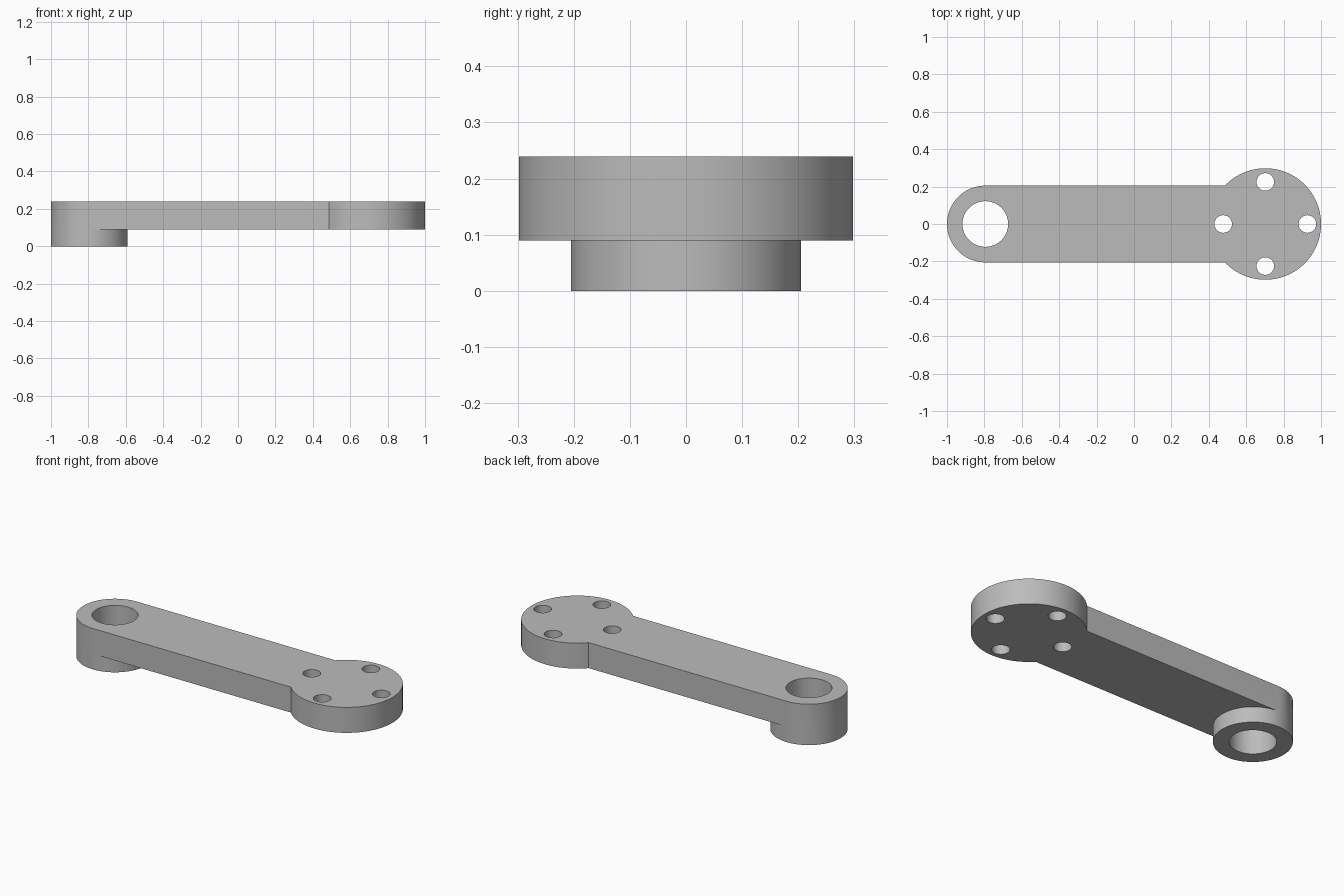
import bpy, bmesh
from math import sin, cos, pi, asin, radians

cube = bpy.data.objects.get("Cube")
if cube:
    bpy.data.objects.remove(cube, do_unlink=True)

TOP, UNDER = 0.239, 0.09            # plate top and underside
BOSS_X, BOSS_R, BORE_R = -0.795, 0.205, 0.122
PAD_X, PAD_R, BOLT_R, BOLT_RING = 0.702, 0.298, 0.047, 0.225
SEGS = 96

steel = bpy.data.materials.new("plain grey")
steel.use_nodes = True
grey = (0.5, 0.5, 0.5, 1)
steel.diffuse_color = grey
steel.node_tree.nodes["Principled BSDF"].inputs["Base Color"].default_value = grey


def arc(cx, cy, r, start, end, steps):
    angles = [start + (end - start) * i / steps for i in range(steps + 1)]
    return [(cx + r * cos(a), cy + r * sin(a)) for a in angles]


def prism(name, outline, z0, z1):
    """Solid made by extruding a closed outline upward."""
    bm = bmesh.new()
    face = bm.faces.new([bm.verts.new((x, y, z0)) for x, y in outline])
    up = bmesh.ops.extrude_face_region(bm, geom=[face], use_keep_orig=True)
    moved = [v for v in up["geom"] if isinstance(v, bmesh.types.BMVert)]
    bmesh.ops.translate(bm, verts=moved, vec=(0, 0, z1 - z0))
    bmesh.ops.recalc_face_normals(bm, faces=bm.faces)
    mesh = bpy.data.meshes.new(name)
    bm.to_mesh(mesh)
    bm.free()
    mesh.materials.append(steel)
    obj = bpy.data.objects.new(name, mesh)
    bpy.context.collection.objects.link(obj)
    return obj


def cylinder(name, x, y, r, z0, z1, segs=SEGS):
    return prism(name, arc(x, y, r, 0, 2 * pi, segs)[:-1], z0, z1)


def combine(target, tool, operation):
    mod = target.modifiers.new(operation.title(), "BOOLEAN")
    mod.operation, mod.solver, mod.object = operation, "EXACT", tool
    bpy.context.view_layer.objects.active = target
    bpy.ops.object.modifier_apply(modifier=mod.name)
    bpy.data.objects.remove(tool, do_unlink=True)


# Plate: rounded arm end running into the wide round pad
neck = asin(BOSS_R / PAD_R)
outline = arc(BOSS_X, 0, BOSS_R, pi / 2, 3 * pi / 2, SEGS // 2)
outline += arc(PAD_X, 0, PAD_R, neck - pi, pi - neck, SEGS)
arm = prism("lever_arm", outline, UNDER, TOP)

# Boss under the rounded end
combine(arm, cylinder("boss", BOSS_X, 0, BOSS_R, 0, TOP), "UNION")

# Shaft bore and the four bolt holes
combine(arm, cylinder("bore", BOSS_X, 0, BORE_R, -0.1, 0.4), "DIFFERENCE")
for i in range(4):
    a = i * pi / 2
    hole = cylinder("bolt_hole", PAD_X + BOLT_RING * cos(a), BOLT_RING * sin(a),
                    BOLT_R, -0.1, 0.4, SEGS // 2)
    combine(arm, hole, "DIFFERENCE")

bpy.ops.object.select_all(action="DESELECT")
arm.select_set(True)
bpy.context.view_layer.objects.active = arm
bpy.ops.object.shade_smooth_by_angle(angle=radians(30))
